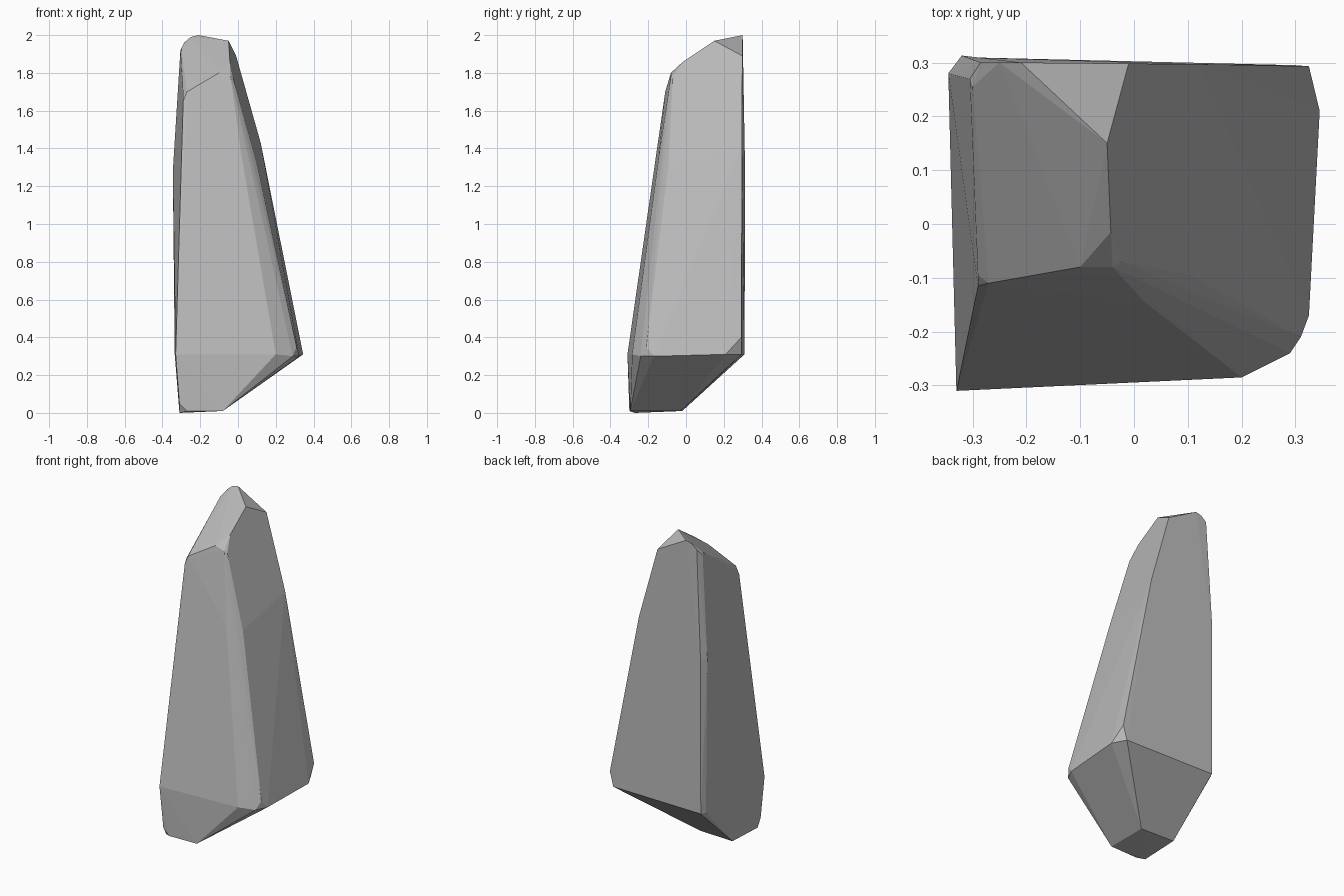
import bpy
import bmesh

# Remove the default cube only
default_cube = bpy.data.objects.get("Cube")
if default_cube:
    bpy.data.objects.remove(default_cube, do_unlink=True)


def make_material(name, colour):
    """One flat colour, visible in the viewport and in a render."""
    material = bpy.data.materials.new(name)
    material.use_nodes = True
    material.diffuse_color = colour
    shader = material.node_tree.nodes["Principled BSDF"]
    shader.inputs["Base Color"].default_value = colour
    return material


def make_faceted_stone(name, corner_groups, material):
    """Wrap a tight convex skin around the corners and keep it flat shaded."""
    mesh_builder = bmesh.new()
    for group in corner_groups:
        for corner in group:
            mesh_builder.verts.new([value / 100 for value in corner])
    hull = bmesh.ops.convex_hull(mesh_builder, input=mesh_builder.verts[:])
    inside = set(hull["geom_interior"]) | set(hull["geom_unused"])
    loose = [item for item in inside if isinstance(item, bmesh.types.BMVert)]
    bmesh.ops.delete(mesh_builder, geom=loose, context="VERTS")
    # Merge nearly coplanar triangles into broad cleaved facets
    bmesh.ops.dissolve_limit(mesh_builder, angle_limit=0.02,
                             verts=mesh_builder.verts[:],
                             edges=mesh_builder.edges[:])
    bmesh.ops.recalc_face_normals(mesh_builder, faces=mesh_builder.faces[:])
    mesh = bpy.data.meshes.new(name)
    mesh_builder.to_mesh(mesh)
    mesh_builder.free()
    mesh.materials.append(material)
    stone = bpy.data.objects.new(name, mesh)
    bpy.context.collection.objects.link(stone)
    return stone


# Corners are in hundredths of a unit, grouped from the ground up
foot = [(-31, -30, 5), (-27, -30, 1), (-31, -27, 0),
        (-8, -29.5, 1), (-8, -3, 1), (-31, -2, 1)]

# Widest band, with clipped corners on the front and back
belly = [(-33, -31, 31), (20, -28.5, 31), (29, -24, 30), (31, -21, 35),
         (32.5, -17, 30), (34.5, 21, 31), (32.5, 29.3, 40),
         (30, 29.5, 31), (-32, 31, 31), (-33.5, 28, 31)]

# Slight bend halfway up the tapering sides
waist = [(2, -14.5, 135), (10, -9.3, 132), (12, 29.7, 143),
         (-34.5, 28, 128), (-32, 31.3, 128)]

# Front edge of the sloping crown
shoulder = [(-29, -11.5, 165), (-29, -9.5, 168), (-27, -11, 170),
            (-10, -8, 180), (-4, -8, 178), (-2.5, -7, 177), (-4.3, -1.5, 186)]

# Peak at the back
peak = [(-5, 15, 197), (-1, 29.8, 189), (-21, 30, 200), (-25, 30, 199),
        (-30, 25.5, 193), (-30.5, 27, 192), (-28.5, 30, 196)]

stone_grey = make_material("stone grey", (0.5, 0.5, 0.5, 1))
make_faceted_stone("standing_stone", [foot, belly, waist, shoulder, peak],
                   stone_grey)
